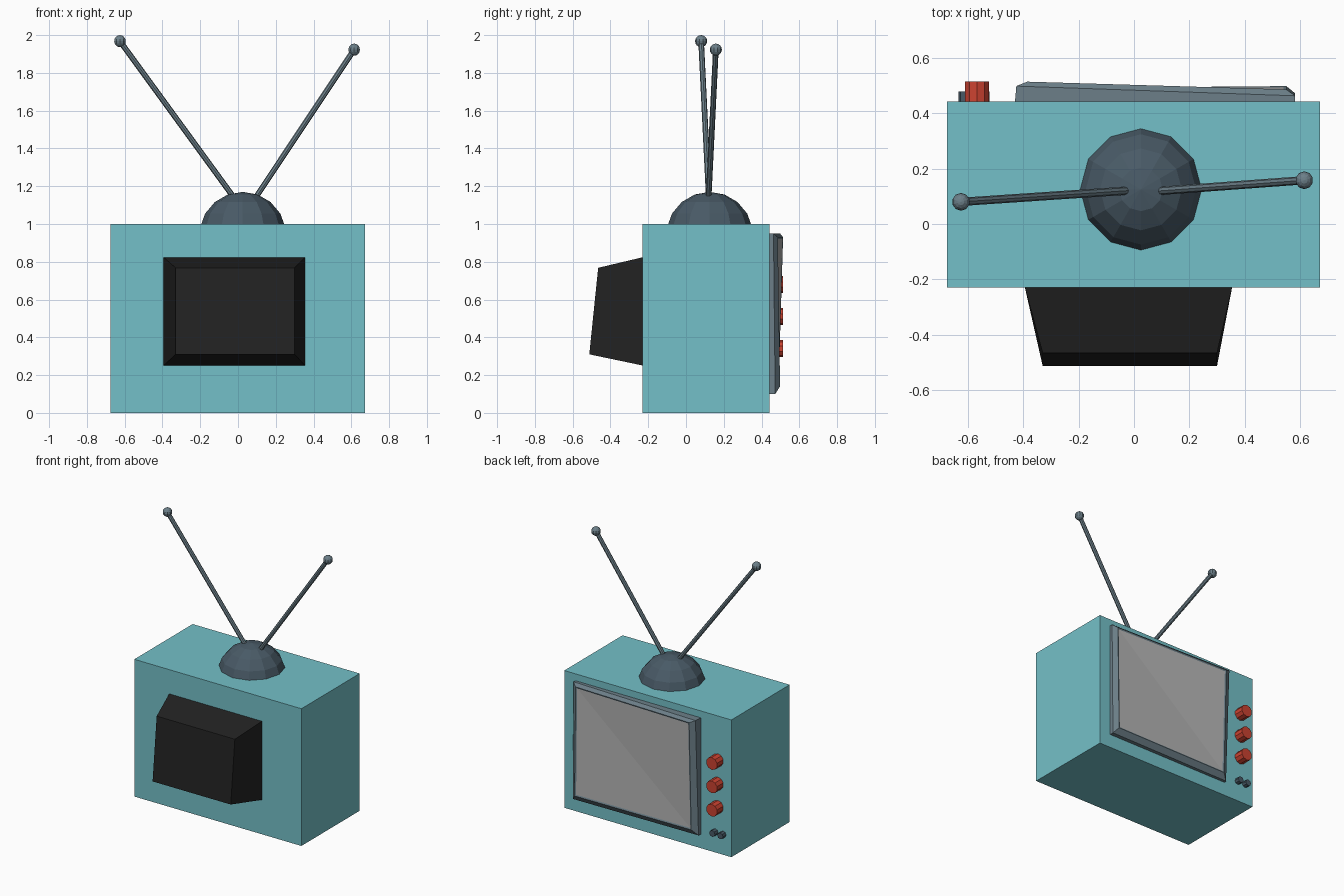
import bpy
import bmesh
from mathutils import Vector, Matrix

cube = bpy.data.objects.get("Cube")
if cube:
    bpy.data.objects.remove(cube, do_unlink=True)


def material(name, rgb):
    m = bpy.data.materials.new(name)
    m.use_nodes = True
    m.diffuse_color = (*rgb, 1)
    m.node_tree.nodes["Principled BSDF"].inputs["Base Color"].default_value = (*rgb, 1)
    return m


TEAL = material("teal", (0.175, 0.527, 0.58))
BLACK = material("black", (0.016, 0.016, 0.016))
SLATE = material("dark slate", (0.066, 0.102, 0.133))
STEEL = material("steel", (0.15, 0.213, 0.25))
RED = material("red", (0.6, 0.055, 0.03))
GLASS = material("screen grey", (0.46, 0.46, 0.46))


def finish(name, bm, *mats):
    bmesh.ops.recalc_face_normals(bm, faces=bm.faces)
    mesh = bpy.data.meshes.new(name)
    bm.to_mesh(mesh)
    bm.free()
    for m in mats:
        mesh.materials.append(m)
    obj = bpy.data.objects.new(name, mesh)
    bpy.context.collection.objects.link(obj)
    return obj


def rect(x0, x1, z0, z1, depths):
    """Corner loop in the xz plane; depths are y at each corner."""
    corners = [(x0, z0), (x1, z0), (x1, z1), (x0, z1)]
    return [(x, y, z) for (x, z), y in zip(corners, depths)]


def loft(bm, loops):
    """Bridge successive corner loops, close the first, return the last."""
    rings = [[bm.verts.new(p) for p in loop] for loop in loops]
    bm.faces.new(rings[0])
    for a, b in zip(rings, rings[1:]):
        for i in range(len(a)):
            j = (i + 1) % len(a)
            bm.faces.new((a[i], a[j], b[j], b[i]))
    return rings[-1]


def rod(name, start, end, radius, sides, mat):
    start, end = Vector(start), Vector(end)
    axis = end - start
    bm = bmesh.new()
    turn = axis.to_track_quat("Z", "Y").to_matrix().to_4x4()
    bmesh.ops.create_cone(bm, cap_ends=True, segments=sides, radius1=radius,
                          radius2=radius, depth=axis.length,
                          matrix=Matrix.Translation((start + end) / 2) @ turn)
    return finish(name, bm, mat)


def ball(name, centre, radius, segments, rings, mat):
    bm = bmesh.new()
    bmesh.ops.create_uvsphere(bm, u_segments=segments, v_segments=rings,
                              radius=radius, matrix=Matrix.Translation(centre))
    return finish(name, bm, mat)


# Cabinet
bm = bmesh.new()
bm.faces.new(loft(bm, [rect(-0.675, 0.672, 0, 1, [-0.23] * 4),
                       rect(-0.675, 0.672, 0, 1, [0.442] * 4)]))
finish("cabinet", bm, TEAL)

# Tapered tube housing with a sloping end
bm = bmesh.new()
bm.faces.new(loft(bm, [rect(-0.395, 0.355, 0.25, 0.825, [-0.225] * 4),
                       rect(-0.33, 0.3, 0.31, 0.768, [-0.512, -0.512, -0.465, -0.465])]))
finish("tube_housing", bm, BLACK)

# Bevelled screen surround with a slightly dished glass
bm = bmesh.new()
rim = loft(bm, [rect(-0.43, 0.582, 0.1, 0.95, [0.44] * 4),
                rect(-0.425, 0.582, 0.1, 0.95, [0.463, 0.472, 0.463, 0.498]),
                rect(-0.385, 0.55, 0.14, 0.93, [0.49, 0.498, 0.486, 0.514]),
                rect(-0.375, 0.54, 0.15, 0.92, [0.486, 0.494, 0.482, 0.51])])
middle = bm.verts.new((0.083, 0.484, 0.535))
for i in range(4):
    bm.faces.new((rim[i], rim[(i + 1) % 4], middle)).material_index = 1
finish("screen", bm, STEEL, GLASS)

# Control knobs
for i, z in enumerate((0.34, 0.51, 0.68)):
    rod(f"knob_{i + 1}", (-0.567, 0.43, z), (-0.567, 0.514, z), 0.045, 10, RED)
for i, x in enumerate((-0.61, -0.545)):
    rod(f"small_knob_{i + 1}", (x, 0.43, 0.15), (x, 0.478, 0.15), 0.023, 8, SLATE)

# Aerial: domed base, two rods and tip balls
ball("aerial_base", (0.025, 0.125, 0.94), 0.23, 12, 9, SLATE)
aerials = {"right": ((0.0, 0.122, 1.11), (-0.625, 0.08, 1.968)),
           "left": ((0.07, 0.118, 1.105), (0.615, 0.158, 1.923))}
for side, (foot, tip) in aerials.items():
    rod(f"{side}_aerial_rod", foot, tip, 0.015, 8, STEEL)
    ball(f"{side}_aerial_tip", tip, 0.032, 10, 8, STEEL)
